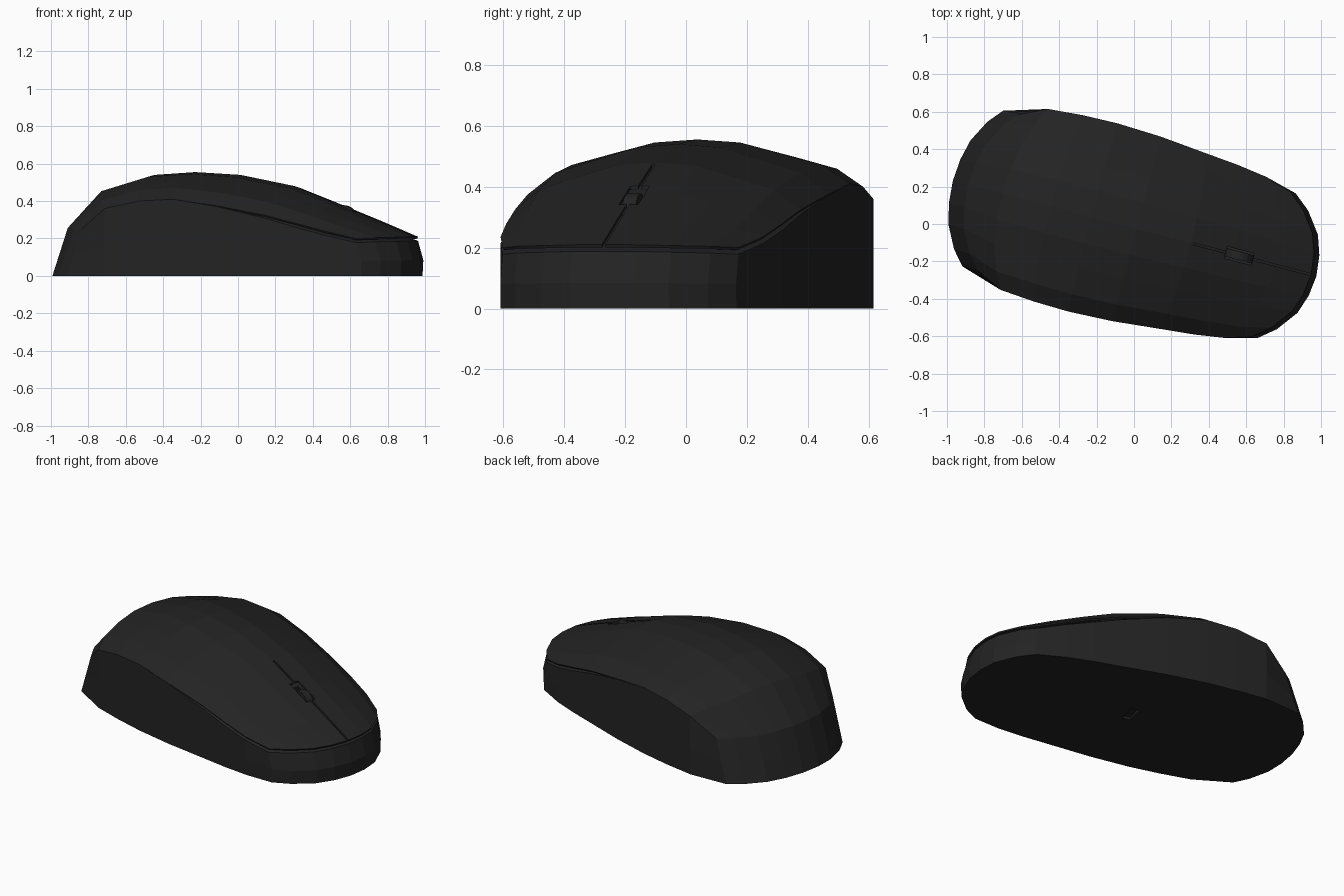
import bpy, bmesh, math
from mathutils import Matrix, Vector

if "Cube" in bpy.data.objects:
    bpy.data.objects.remove(bpy.data.objects["Cube"])


def material(name, value):
    m = bpy.data.materials.new(name)
    m.use_nodes = True
    colour = (value, value, value, 1)
    m.diffuse_color = colour
    m.node_tree.nodes["Principled BSDF"].inputs["Base Color"].default_value = colour
    return m


BLACK = material("matte_black", 0.017)

# The body is turned slightly about z
PLACE = Matrix.Translation((-0.006, -0.021, 0)) @ Matrix.Rotation(math.radians(-14.7), 4, "Z")

# Stations, back to front: centre u, edge u, half width, seam z, crown z, seam gap
STATIONS = [
    (-0.995, -0.83, 0.43, 0.25, 0.26, 0), (-0.72, -0.60, 0.50, 0.36, 0.46, 0),
    (-0.455, -0.41, 0.515, 0.40, 0.54, 0), (-0.23, -0.22, 0.52, 0.41, 0.555, 0),
    (0.02, 0.02, 0.51, 0.375, 0.54, 0.004), (0.32, 0.28, 0.485, 0.325, 0.48, 0.016),
    (0.56, 0.46, 0.468, 0.278, 0.385, 0.022), (0.79, 0.62, 0.445, 0.235, 0.292, 0.022),
    (1.02, 0.80, 0.40, 0.20, 0.21, 0.022),
]
# Across one half: width fraction, drop from crown to seam, bow of the ends
ACROSS = [(0, 0, 0), (0.28, 0.07, 0.06), (0.54, 0.31, 0.22), (0.82, 0.58, 0.6), (1, 1, 1)]
COLUMNS = [(-t, d, p) for t, d, p in reversed(ACROSS[1:])] + ACROSS
LAST_ROW, LAST_COL = len(STATIONS) - 1, len(COLUMNS) - 1


def point(row, col, height=1.0, sink=0.0):
    """Point on the dome, or at a fraction of its height on the wall below."""
    uc, ue, hw, seam, crown, _ = STATIONS[row]
    t, drop, bow = COLUMNS[col]
    u = uc + (ue - uc) * bow
    if row == 0:
        u += 0.085 * height
    if row == LAST_ROW:
        u -= 0.01 * (1 - height) + 0.035 * max(0, height - 0.45) / 0.55
    z = crown + (seam - crown) * drop - sink
    return Vector((u, hw * t, z * height))


def add_object(name, bm):
    bmesh.ops.recalc_face_normals(bm, faces=bm.faces)
    mesh = bpy.data.meshes.new(name)
    bm.to_mesh(mesh)
    bm.free()
    mesh.materials.append(BLACK)
    ob = bpy.data.objects.new(name, mesh)
    ob.matrix_world = PLACE
    bpy.context.collection.objects.link(ob)
    return ob


def dome(bm, sink):
    grid = [[bm.verts.new(point(r, c, 1, sink(r, c))) for c in range(LAST_COL + 1)]
            for r in range(LAST_ROW + 1)]
    for r in range(LAST_ROW):
        for c in range(LAST_COL):
            bm.faces.new((grid[r][c], grid[r + 1][c], grid[r + 1][c + 1], grid[r][c + 1]))
    return grid


def apply_modifier(ob, kind, **settings):
    mod = ob.modifiers.new(kind.title(), kind)
    for key, value in settings.items():
        setattr(mod, key, value)
    bpy.context.view_layer.objects.active = ob
    bpy.ops.object.modifier_apply(modifier=mod.name)


def box(name, centre, size):
    bm = bmesh.new()
    bmesh.ops.create_cube(bm, size=1, matrix=Matrix.Translation(centre) @ Matrix.Diagonal((*size, 1)))
    ob = add_object(name, bm)
    ob.hide_render = True
    return ob


# Loop of grid positions around the rim
RIM = ([(0, c) for c in range(LAST_COL)] + [(r, LAST_COL) for r in range(LAST_ROW)]
       + [(LAST_ROW, c) for c in range(LAST_COL, 0, -1)] + [(r, 0) for r in range(LAST_ROW, 0, -1)])


def on_rim(r, c):
    return r in (0, LAST_ROW) or c in (0, LAST_COL)


# Lower body: walls from the flat base to the seam, closed by a hidden inner dome
bm = bmesh.new()
grid = dome(bm, lambda r, c: STATIONS[r][5] if on_rim(r, c) else 0.035)
rings = [[bm.verts.new(point(r, c, h, STATIONS[r][5])) for r, c in RIM] for h in (0, 0.45)]
rings.append([grid[r][c] for r, c in RIM])
for low, high in zip(rings, rings[1:]):
    for i in range(len(RIM)):
        j = (i + 1) % len(RIM)
        bm.faces.new((low[i], low[j], high[j], high[i]))
bm.faces.new(rings[0])
lower_body = add_object("lower_body", bm)

# Top shell: thin dome overhanging the gap along the front
bm = bmesh.new()
dome(bm, lambda r, c: 0)
top_shell = add_object("top_shell", bm)
apply_modifier(top_shell, "SOLIDIFY", thickness=0.01, offset=-1)

# Wheel slot, button split and sensor recess
slot = box("slot_cutter", (0.588, 0, 0.37), (0.15, 0.065, 0.2))
split = box("split_cutter", (0.735, 0, 0.35), (0.8, 0.011, 0.5))
sensor = box("sensor_cutter", (0.02, 0.02, 0), (0.05, 0.115, 0.03))
for target, cutter in ((top_shell, slot), (top_shell, split), (lower_body, slot), (lower_body, sensor)):
    apply_modifier(target, "BOOLEAN", object=cutter, operation="DIFFERENCE", solver="EXACT")
for cutter in (slot, split, sensor):
    bpy.data.objects.remove(cutter)

# Scroll wheel, nearly flush with the shell
bm = bmesh.new()
bmesh.ops.create_cone(bm, cap_ends=True, segments=20, radius1=0.075, radius2=0.075, depth=0.045,
                      matrix=Matrix.Translation((0.588, 0, 0.303)) @ Matrix.Rotation(math.pi / 2, 4, "X"))
add_object("scroll_wheel", bm)
